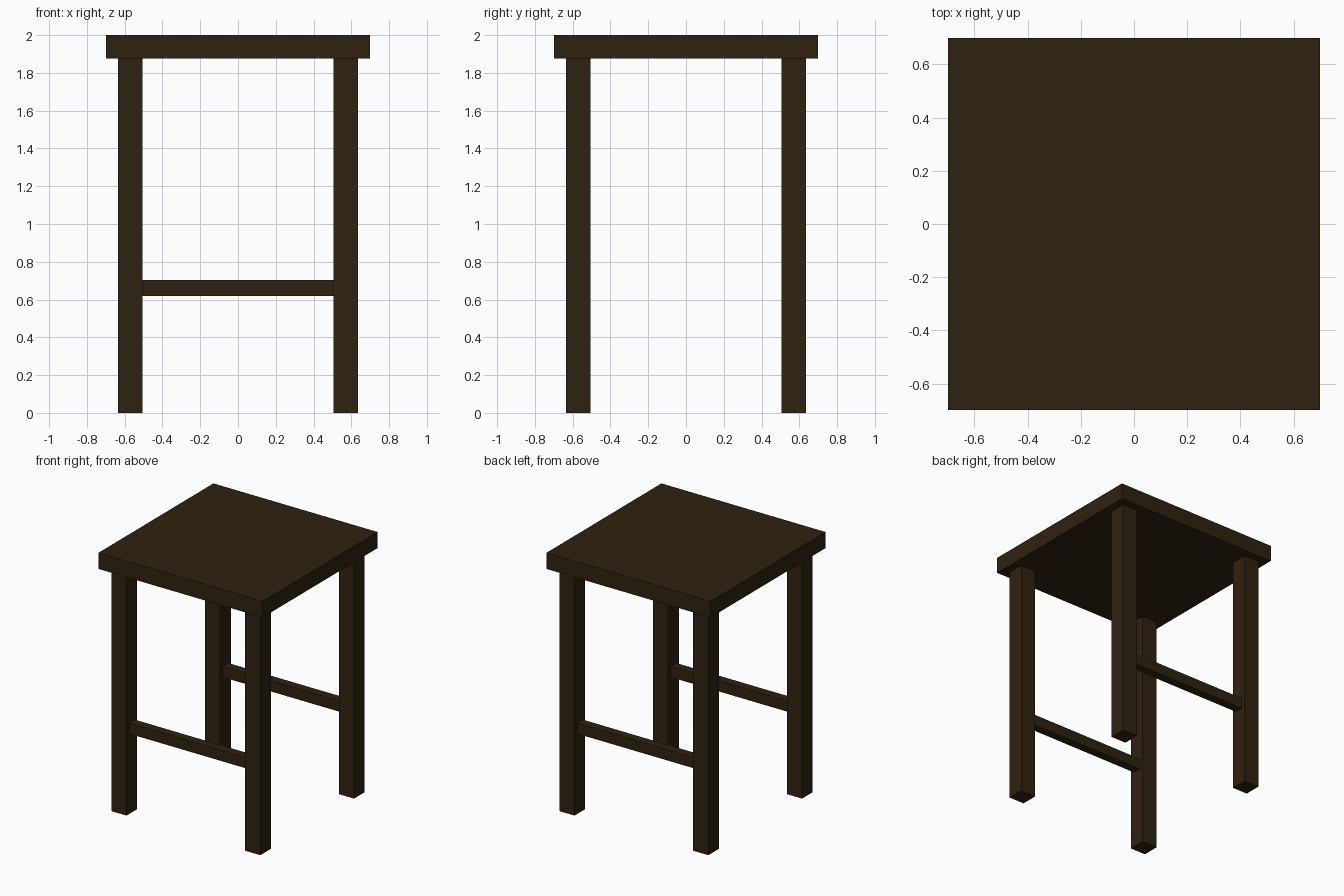
import bpy
import bmesh
from mathutils import Matrix, Vector

if "Cube" in bpy.data.objects:
    bpy.data.objects.remove(bpy.data.objects["Cube"])

wood = bpy.data.materials.new("dark_brown_wood")
wood.diffuse_color = (0.028, 0.016, 0.005, 1.0)
wood.use_nodes = True
wood.node_tree.nodes["Principled BSDF"].inputs["Base Color"].default_value = wood.diffuse_color


def box(name, center, size):
    """Add a sharp-edged wooden block."""
    bm = bmesh.new()
    bmesh.ops.create_cube(bm, size=1.0, matrix=Matrix.Diagonal((*size, 1.0)))
    mesh = bpy.data.meshes.new(name)
    bm.to_mesh(mesh)
    bm.free()
    mesh.materials.append(wood)
    obj = bpy.data.objects.new(name, mesh)
    obj.location = Vector(center)
    bpy.context.collection.objects.link(obj)
    return obj


SEAT, SEAT_BOTTOM, TOP = 1.4, 1.875, 2.0
LEG, LEG_POS = 0.13, 0.571
INNER = LEG_POS - LEG / 2

# Square seat slab
box("seat", (0, 0, (SEAT_BOTTOM + TOP) / 2), (SEAT, SEAT, TOP - SEAT_BOTTOM))

for y_side, y_name in ((-1, "front"), (1, "back")):
    # Straight square legs
    for x_side, x_name in ((-1, "left"), (1, "right")):
        box(f"{y_name}_{x_name}_leg",
            (x_side * LEG_POS, y_side * LEG_POS, SEAT_BOTTOM / 2),
            (LEG, LEG, SEAT_BOTTOM))
    # Stretcher rail between the two legs
    box(f"{y_name}_stretcher", (0, y_side * LEG_POS, 0.661),
        (2 * INNER, 0.066, 0.084))
